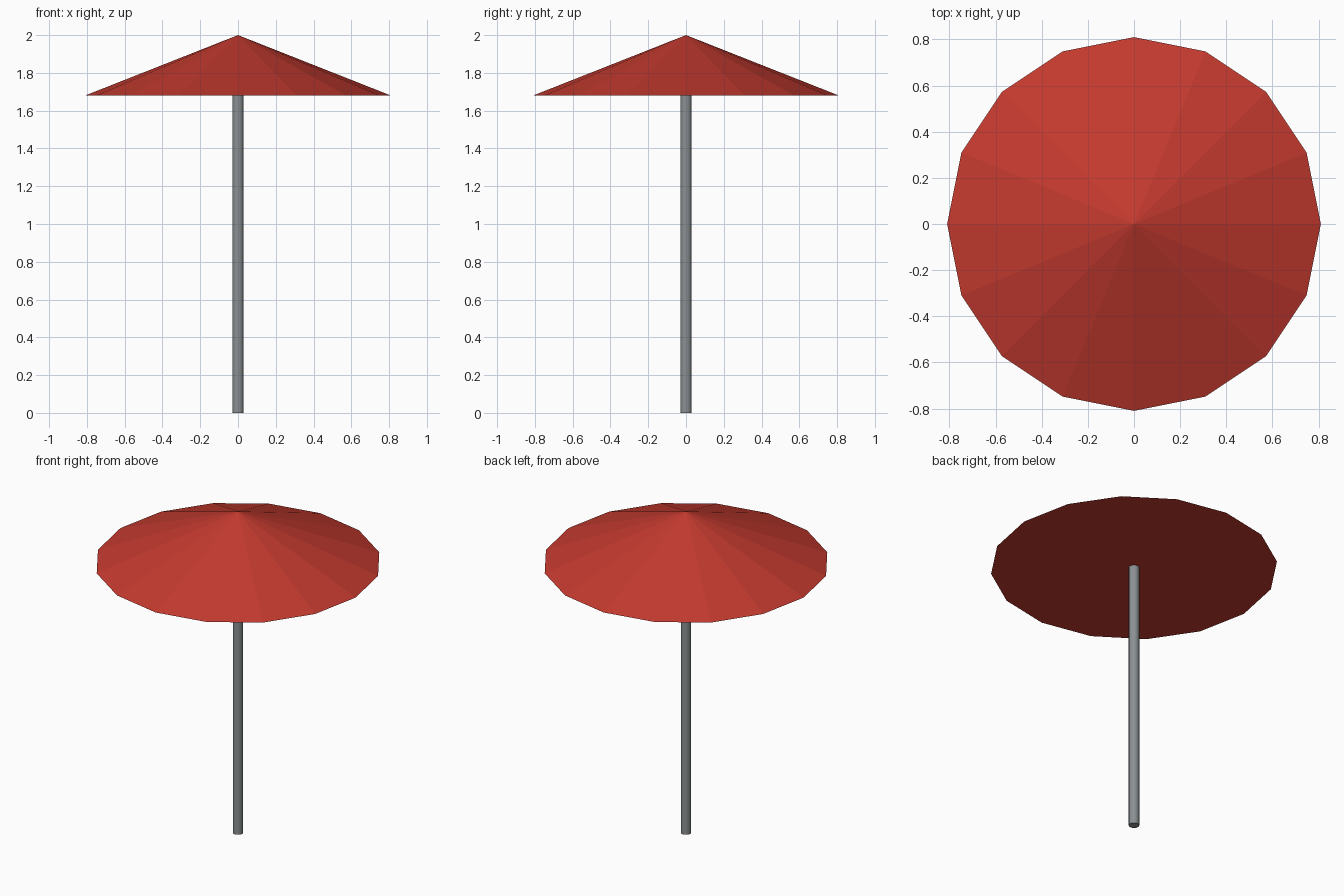
import bpy

if "Cube" in bpy.data.objects:
    bpy.data.objects.remove(bpy.data.objects["Cube"])


def material(name, rgb):
    mat = bpy.data.materials.new(name)
    mat.diffuse_color = (*rgb, 1.0)
    mat.use_nodes = True
    mat.node_tree.nodes["Principled BSDF"].inputs["Base Color"].default_value = mat.diffuse_color
    return mat


def finish(name, mat):
    obj = bpy.context.object
    obj.name = name
    obj.data.materials.append(mat)
    return obj


red = material("canopy red", (0.55, 0.042, 0.028))
grey = material("pole grey", (0.26, 0.28, 0.29))

POLE_RADIUS = 0.03
CANOPY_RADIUS = 0.81
CANOPY_BASE = 1.68
TOP = 2.0

# Straight round pole, its top tucked just inside the canopy
pole_height = CANOPY_BASE + 0.02
bpy.ops.mesh.primitive_cylinder_add(vertices=16, radius=POLE_RADIUS,
                                    depth=pole_height,
                                    location=(0, 0, pole_height / 2))
finish("pole", grey)
bpy.ops.object.shade_smooth_by_angle()

# Faceted sixteen-sided canopy, closed flat underneath
bpy.ops.mesh.primitive_cone_add(vertices=16, radius1=CANOPY_RADIUS, radius2=0,
                                depth=TOP - CANOPY_BASE,
                                location=(0, 0, (TOP + CANOPY_BASE) / 2))
finish("canopy", red)
